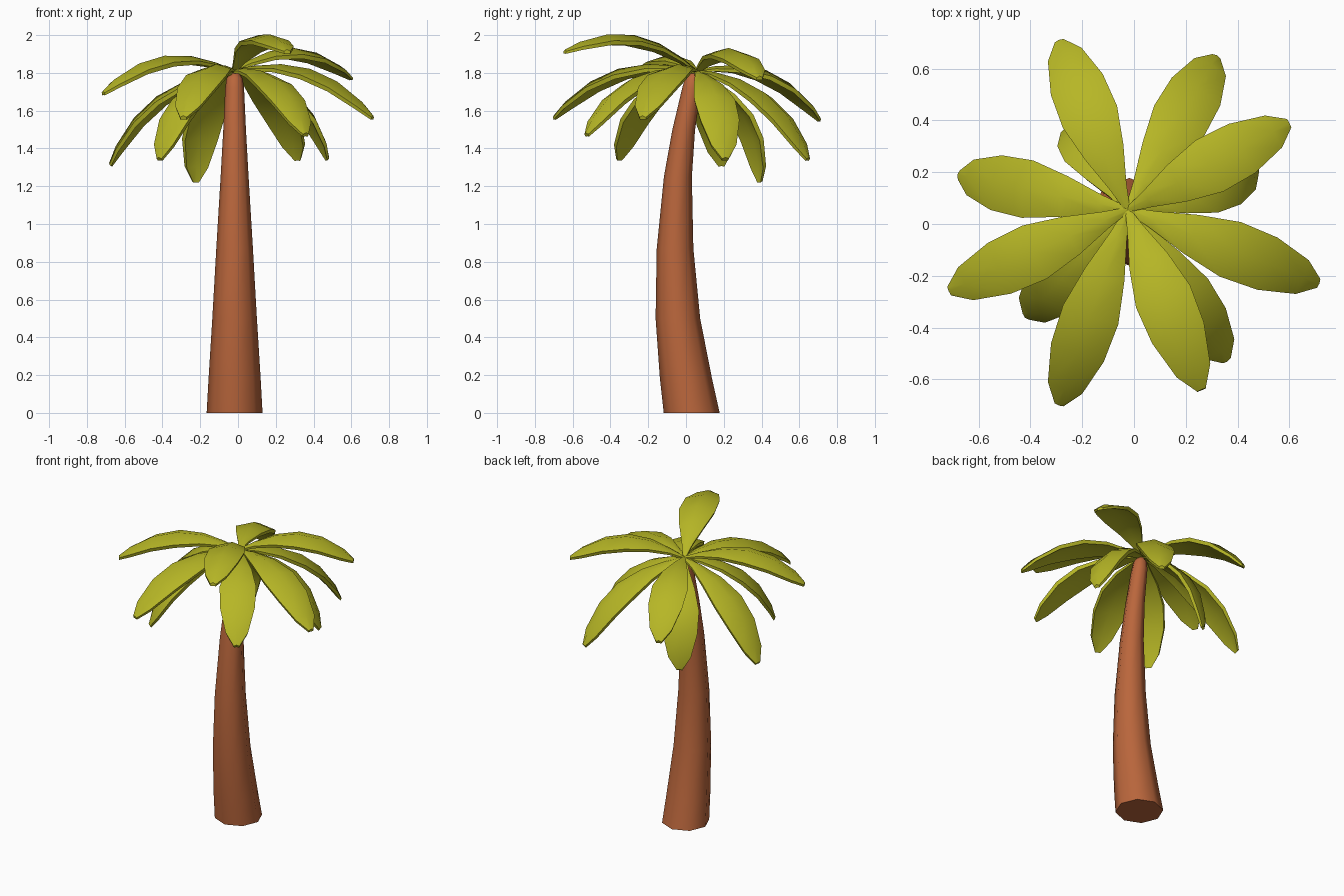
import bpy, bmesh, math
from mathutils import Vector

if "Cube" in bpy.data.objects:
    bpy.data.objects.remove(bpy.data.objects["Cube"])


def material(name, rgb):
    m = bpy.data.materials.new(name)
    m.diffuse_color = (*rgb, 1)
    m.use_nodes = True
    m.node_tree.nodes["Principled BSDF"].inputs["Base Color"].default_value = m.diffuse_color
    return m


bark = material("bark brown", (0.49, 0.133, 0.045))
green = material("leaf green", (0.47, 0.47, 0.019))


def loft(name, rings, mat, angle):
    """Skin a list of equal-length closed rings and cap both ends."""
    bm = bmesh.new()
    vs = [[bm.verts.new(p) for p in ring] for ring in rings]
    n = len(vs[0])
    for a, b in zip(vs, vs[1:]):
        for i in range(n):
            j = (i + 1) % n
            bm.faces.new((a[i], a[j], b[j], b[i]))
    bm.faces.new(vs[0][::-1])
    bm.faces.new(vs[-1])
    bmesh.ops.recalc_face_normals(bm, faces=bm.faces)
    mesh = bpy.data.meshes.new(name)
    bm.to_mesh(mesh)
    bm.free()
    mesh.materials.append(mat)
    ob = bpy.data.objects.new(name, mesh)
    bpy.context.collection.objects.link(ob)
    bpy.ops.object.select_all(action='DESELECT')
    ob.select_set(True)
    bpy.context.view_layer.objects.active = ob
    bpy.ops.object.shade_smooth_by_angle(angle=math.radians(angle))
    return ob


# Trunk: leaning, tapering eight-sided column (height, centre y, radius)
profile = [(0, 0.03, 0.148), (0.18, 0.0, 0.138), (0.5, -0.043, 0.118),
           (0.87, -0.058, 0.097), (1.25, -0.043, 0.074), (1.5, -0.012, 0.06),
           (1.72, 0.03, 0.05), (1.77, 0.037, 0.043), (1.8, 0.042, 0.022)]
trunk = [[Vector((-0.018 + r * math.cos(k * math.pi / 4),
                  y + r * math.sin(k * math.pi / 4), z)) for k in range(8)]
         for z, y, r in profile]
loft("trunk", trunk, bark, 60)

# Leaves: one arched blade shape aimed from the crown at each tip
crown = Vector((-0.025, 0.055, 1.815))
blade = [(0, 0.010), (0.12, 0.035), (0.3, 0.08), (0.5, 0.113),
         (0.7, 0.108), (0.9, 0.07), (1, 0.018)]  # position, half width


def leaf(name, tip, bow=0.11):
    chord = Vector(tip) - crown
    side = chord.cross(Vector((0, 0, 1))).normalized()
    up = side.cross(chord).normalized()
    rings = []
    for t, w in blade:
        c = crown + chord * t + up * (4 * bow * t * (1 - t))
        th = 0.012 + 0.10 * w
        ridge = up * (0.22 * w)
        rings.append([c - side * w - up * th * 0.4, c + ridge,
                      c + side * w - up * th * 0.4,
                      c + side * w * 0.93 - up * th * 1.4,
                      c + ridge - up * th * 1.5,
                      c - side * w * 0.93 - up * th * 1.4])
    loft(name, rings, green, 50)


tips = [(-0.29, 0.71, 1.56), (0.32, 0.65, 1.35), (0.60, 0.39, 1.78),
        (0.715, -0.23, 1.57), (0.26, -0.64, 1.92), (-0.29, -0.70, 1.57),
        (-0.715, -0.26, 1.70), (-0.68, 0.19, 1.32),
        (-0.42, -0.36, 1.35), (0.36, -0.53, 1.48),
        (0.48, 0.21, 1.35), (-0.23, 0.40, 1.23)]
for i, tip in enumerate(tips):
    leaf(f"leaf_{i + 1}", tip)
